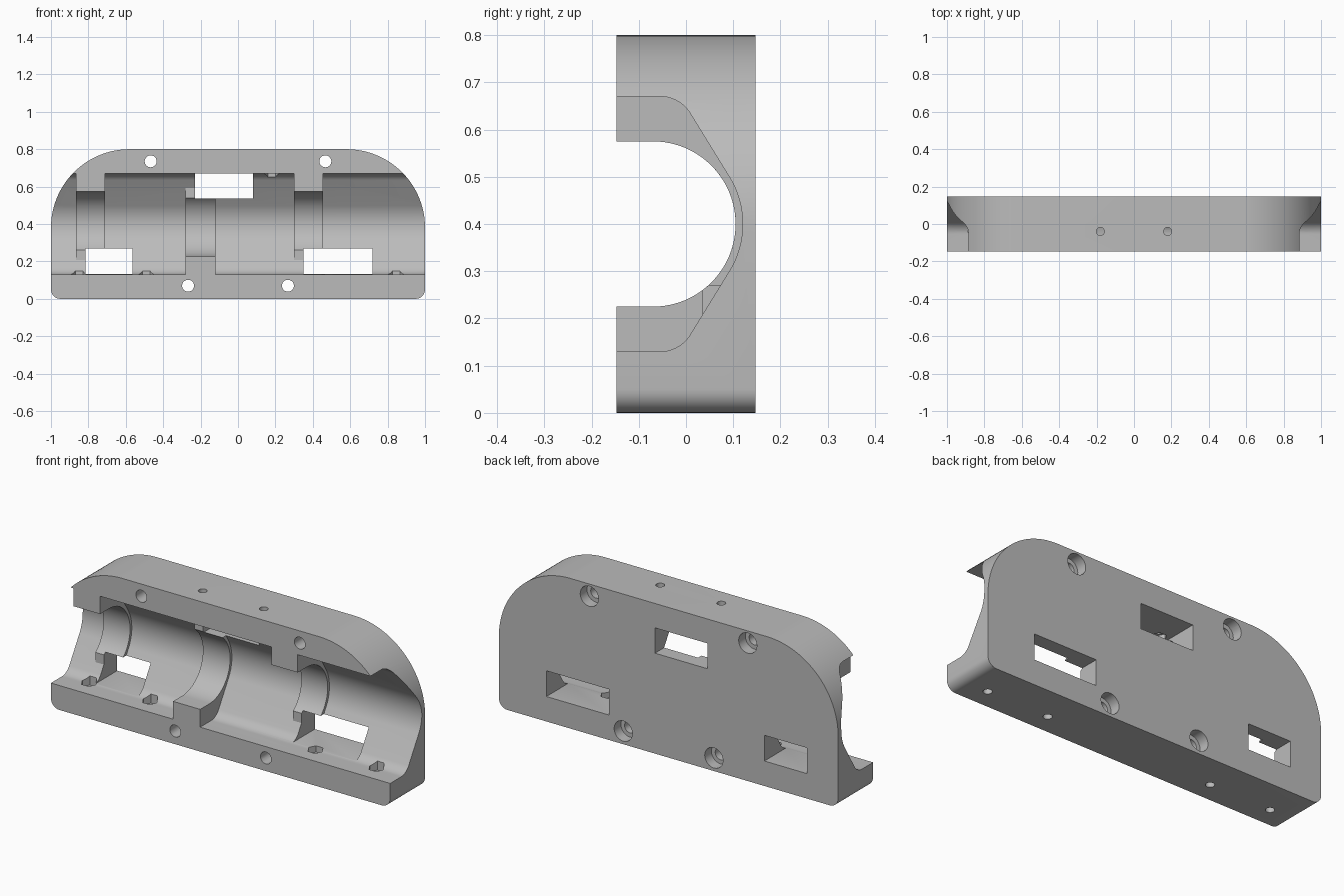
import bpy, bmesh, math
from mathutils import Vector

cube = bpy.data.objects.get("Cube")
if cube:
    bpy.data.objects.remove(cube, do_unlink=True)

grey = bpy.data.materials.new("plain grey")
grey.use_nodes = True
grey.diffuse_color = (0.5, 0.5, 0.5, 1)
grey.node_tree.nodes["Principled BSDF"].inputs["Base Color"].default_value = (0.5, 0.5, 0.5, 1)

DEPTH = 0.147      # half thickness of the shell
MID = 0.4          # height of the bore axis


def arc(cx, cy, r, start, end, n):
    """Points on an arc, angles in degrees."""
    angles = [math.radians(start + (end - start) * i / n) for i in range(n + 1)]
    return [(cx + r * math.cos(a), cy + r * math.sin(a)) for a in angles]


def prism(name, points, axis, lo, hi):
    """Extrude a 2D outline along one axis; the outline lies in the other two."""
    place = {"x": lambda p, d: (d, p[0], p[1]),
             "y": lambda p, d: (p[0], d, p[1]),
             "z": lambda p, d: (p[0], p[1], d)}[axis]
    bm = bmesh.new()
    face = bm.faces.new([bm.verts.new(place(p, lo)) for p in points])
    ext = bmesh.ops.extrude_face_region(bm, geom=[face])
    verts = [g for g in ext["geom"] if isinstance(g, bmesh.types.BMVert)]
    bmesh.ops.translate(bm, verts=verts, vec=Vector(place((0, 0), hi - lo)))
    bmesh.ops.recalc_face_normals(bm, faces=bm.faces)
    mesh = bpy.data.meshes.new(name)
    bm.to_mesh(mesh)
    bm.free()
    mesh.materials.append(grey)
    obj = bpy.data.objects.new(name, mesh)
    bpy.context.collection.objects.link(obj)
    return obj


def rect(x0, x1, z0, z1):
    return [(x0, z0), (x1, z0), (x1, z1), (x0, z1)]


def combine(body, tool, operation="DIFFERENCE"):
    """Apply a boolean and discard the tool."""
    tool.hide_render = True
    mod = body.modifiers.new("boolean", "BOOLEAN")
    mod.operation, mod.solver, mod.object = operation, "EXACT", tool
    bpy.context.view_layer.objects.active = body
    bpy.ops.object.modifier_apply(modifier=mod.name)
    bpy.data.objects.remove(tool, do_unlink=True)


def flip(points):
    return [(y, 2 * MID - z) for y, z in points]


# Outer block with large upper and small lower corner rounds
right = arc(0.95, 0.05, 0.05, -90, 0, 8) + arc(0.58, 0.38, 0.42, 0, 90, 32)
outline = right + [(-x, z) for x, z in reversed(right)]
body = prism("half_shell_housing", outline, "y", -DEPTH, DEPTH)

# Wide channel running the whole length, open to the front
upper = [(-0.3, 0.67)] + arc(-0.055, 0.595, 0.075, 90, 31, 10) + arc(-0.07, MID, 0.19, 31, 0, 10)
channel = upper + flip(upper[:-1])[::-1]
combine(body, prism("channel_cutter", channel, "x", -1.1, 1.1))

# Cradle ribs, each relieved on one side of the bore
STEP = 0.035
end = -math.degrees(math.acos((STEP + 0.07) / 0.175))
rib = [(-DEPTH, 0.575)] + arc(-0.07, MID, 0.175, 90, end, 32)
rib += [(STEP, 0.18), (0.13, 0.3), (0.13, 0.5), (0, 0.68), (-DEPTH, 0.68)]
for x0, x1, section in ((-0.866, -0.71, rib), (-0.28, -0.12, flip(rib)), (0.3, 0.455, rib)):
    combine(body, prism("cradle_rib", section, "x", x0, x1), "UNION")

# Rectangular windows through the back wall
for x0, x1, z0, z1 in ((-0.815, -0.565, 0.133, 0.27), (0.35, 0.72, 0.133, 0.27),
                       (-0.23, 0.08, 0.535, 0.67)):
    combine(body, prism("window_cutter", rect(x0, x1, z0, z1), "y", -0.06, 0.3))

# Screw holes front to back, counterbored on the back
for x, z in ((-0.467, 0.735), (0.467, 0.735), (-0.267, 0.07), (0.267, 0.07)):
    combine(body, prism("screw_cutter", arc(x, z, 0.032, 0, 345, 23), "y", -0.3, 0.3))
    combine(body, prism("counterbore_cutter", arc(x, z, 0.054, 0, 345, 23), "y", 0.09, 0.3))

# Vertical screw holes with hexagonal nut pockets in the channel
vertical = [(x, -0.1, 0.12, 0.1, 0.2) for x in (-0.85, -0.49, 0.485, 0.845)]
vertical += [(x, 0.68, 0.9, 0.6, 0.7) for x in (-0.18, 0.18)]
for x, z0, z1, n0, n1 in vertical:
    combine(body, prism("vertical_hole_cutter", arc(x, -0.04, 0.022, 0, 340, 17), "z", z0, z1))
    combine(body, prism("nut_pocket_cutter", arc(x, -0.04, 0.04, 0, 300, 5), "z", n0, n1))

# Smooth the rounds, keep the edges crisp
bpy.ops.object.select_all(action="DESELECT")
body.select_set(True)
bpy.context.view_layer.objects.active = body
bpy.ops.object.shade_smooth_by_angle(angle=math.radians(25))
